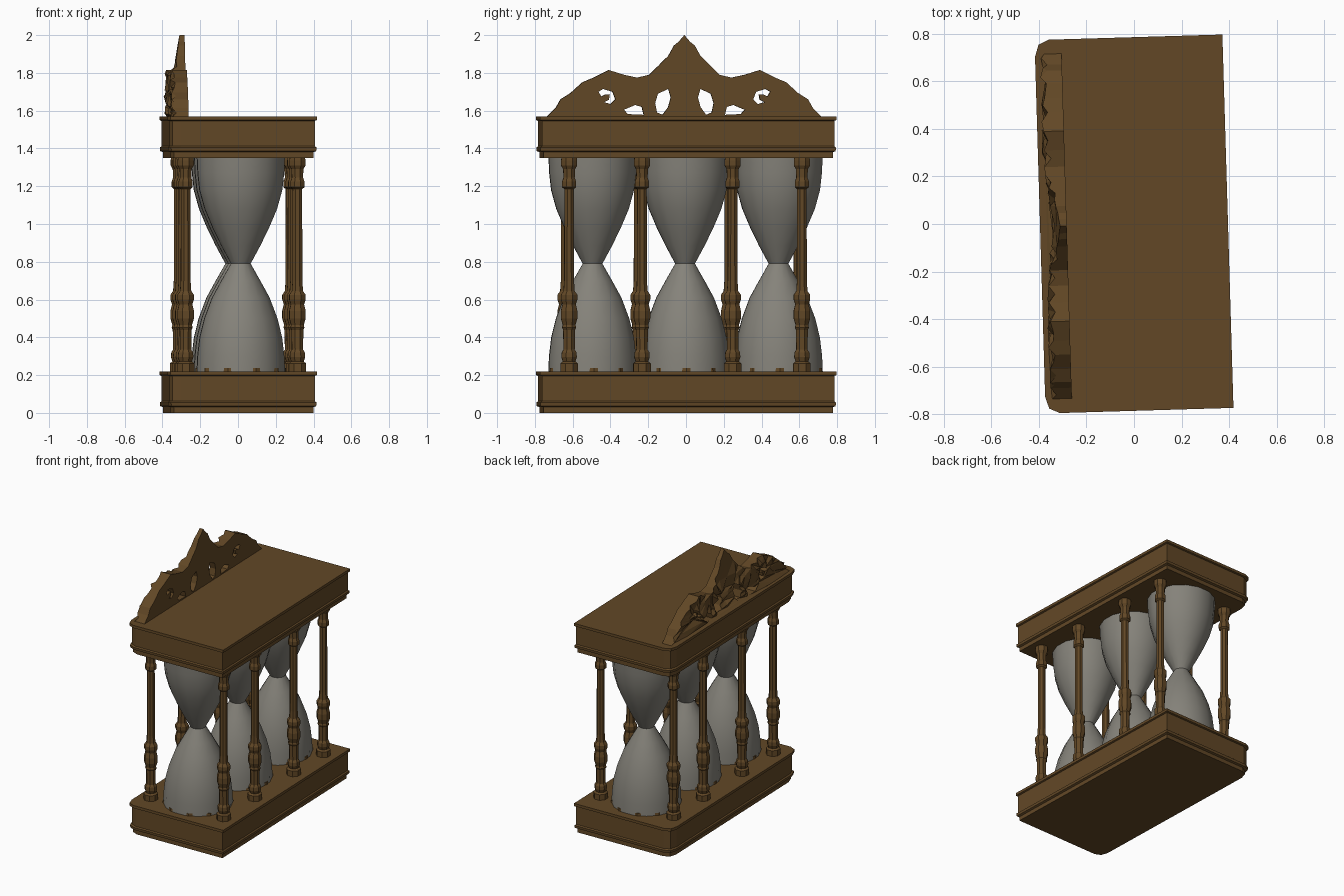
import bpy, bmesh, math, random
from mathutils import Matrix

if "Cube" in bpy.data.objects:
    bpy.data.objects.remove(bpy.data.objects["Cube"])

random.seed(4)
TURN = Matrix.Rotation(math.radians(1.7), 4, 'Z')  # whole model sits slightly turned


def material(name, rgb):
    m = bpy.data.materials.new(name)
    m.diffuse_color = (*rgb, 1)
    m.use_nodes = True
    m.node_tree.nodes["Principled BSDF"].inputs["Base Color"].default_value = m.diffuse_color
    return m


WOOD = material("brown wood", (0.122, 0.064, 0.019))
GLASS = material("grey glass", (0.235, 0.225, 0.195))


def finish(bm, name, mat, loc=(0, 0, 0), smooth=None):
    bmesh.ops.recalc_face_normals(bm, faces=bm.faces)
    me = bpy.data.meshes.new(name)
    bm.to_mesh(me)
    bm.free()
    me.materials.append(mat)
    ob = bpy.data.objects.new(name, me)
    bpy.context.collection.objects.link(ob)
    ob.matrix_world = TURN @ Matrix.Translation(loc)
    if smooth:
        bpy.ops.object.select_all(action='DESELECT')
        ob.select_set(True)
        bpy.context.view_layer.objects.active = ob
        bpy.ops.object.shade_smooth_by_angle(angle=math.radians(smooth))
    return ob


def loft(rings):
    """Skin a stack of equal-length rings and cap both ends."""
    bm = bmesh.new()
    rows = [[bm.verts.new(p) for p in ring] for ring in rings]
    n = len(rows[0])
    for a, b in zip(rows, rows[1:]):
        for i in range(n):
            j = (i + 1) % n
            bm.faces.new((a[i], a[j], b[j], b[i]))
    bm.faces.new(rows[0][::-1])
    bm.faces.new(rows[-1])
    return bm


def lathe(profile, sides, phase=0.5):
    return loft([[(r * math.cos(2 * math.pi * (i + phase) / sides),
                   r * math.sin(2 * math.pi * (i + phase) / sides), z)
                  for i in range(sides)] for r, z in profile])


# Base and top slabs: moulded edge, two clipped corners on the crest side
def slab_ring(z, d):
    x, y = 0.395 + d, 0.785 + d
    return [(x, -y, z), (x, y, z), (-x + 0.06, y, z), (-x + 0.016, y - 0.02, z),
            (-x, y - 0.07, z), (-x, -y + 0.07, z), (-x + 0.016, -y + 0.02, z),
            (-x + 0.06, -y, z)]


MOULDING = [(0, -0.018), (0.03, -0.018), (0.036, -0.004), (0.055, -0.002),
            (0.062, -0.011), (0.196, -0.011), (0.2, 0), (0.22, 0)]
for name, z0 in (("base_slab", 0), ("top_slab", 1.35)):
    finish(loft([slab_ring(z0 + z, d) for z, d in MOULDING]), name, WOOD)

# Three hourglass bulbs with a wooden collar showing at the foot
BULB = [(0.238, 0.21), (0.234, 0.3), (0.222, 0.4), (0.197, 0.5), (0.155, 0.61),
        (0.105, 0.7), (0.053, 0.79), (0.105, 0.885), (0.152, 0.98),
        (0.195, 1.08), (0.223, 1.18), (0.233, 1.27), (0.237, 1.36)]
for i, y in enumerate((-0.495, -0.005, 0.49)):
    finish(lathe(BULB, 16), f"hourglass_{i + 1}", GLASS, (0, y, 0), 35)
    finish(lathe([(0.241, 0.21), (0.239, 0.238)], 10, 0), f"glass_collar_{i + 1}",
           WOOD, (0, y, 0))

# Eight turned columns
TURNED = [(0.05, 0.21), (0.05, 0.262), (0.036, 0.272), (0.044, 0.295), (0.042, 0.32),
          (0.032, 0.335), (0.034, 0.44), (0.04, 0.452), (0.036, 0.465),
          (0.047, 0.5), (0.047, 0.54), (0.038, 0.575), (0.047, 0.6),
          (0.047, 0.625), (0.032, 0.645), (0.028, 0.7), (0.027, 1.185),
          (0.04, 1.195), (0.04, 1.225), (0.032, 1.245), (0.034, 1.29),
          (0.046, 1.31), (0.046, 1.335), (0.042, 1.36)]
for side, x in (("front", 0.296), ("crest_side", -0.296)):
    for i, y in enumerate((-0.628, -0.242, 0.238, 0.605)):
        finish(lathe(TURNED, 8), f"column_{side}_{i + 1}", WOOD, (x, y, 0))

# Pierced crest: mirrored (y, z) outline with three cut-outs on each half
HALF = [(0, 2.0), (0.03, 1.965), (0.055, 1.945), (0.085, 1.89), (0.14, 1.835),
        (0.185, 1.79), (0.25, 1.775), (0.32, 1.79), (0.4, 1.815), (0.48, 1.775),
        (0.54, 1.75), (0.6, 1.695), (0.655, 1.66), (0.68, 1.615), (0.735, 1.56)]
HOLES = [
    [(0.115, 1.578), (0.145, 1.59), (0.155, 1.64), (0.14, 1.69), (0.085, 1.715),
     (0.072, 1.67), (0.085, 1.62)],
    [(0.455, 1.7), (0.43, 1.715), (0.38, 1.7), (0.365, 1.66), (0.39, 1.635),
     (0.425, 1.645), (0.4, 1.658), (0.395, 1.685), (0.42, 1.685), (0.44, 1.675)],
    [(0.215, 1.578), (0.3, 1.582), (0.32, 1.605), (0.26, 1.63), (0.225, 1.62)],
]


def flip(points):
    return [(-y, z) for y, z in points]


loops = [HALF + flip(HALF[:0:-1])]
for hole in HOLES:
    loops += [hole, flip(hole)]

bm = bmesh.new()
FACE_X = -0.283
edges = []
for loop in loops:
    vs = [bm.verts.new((FACE_X, y, z)) for y, z in loop]
    edges += [bm.edges.new((vs[k - 1], vs[k])) for k in range(len(vs))]
bmesh.ops.triangle_fill(bm, use_beauty=True, edges=edges, normal=(1, 0, 0))
bmesh.ops.subdivide_edges(bm, edges=bm.edges[:], cuts=1, use_grid_fill=True)
bmesh.ops.triangulate(bm, faces=bm.faces[:])

# Carved, faceted relief on the outer side; thinner toward the peak
flat_faces = bm.faces[:]
rim = [e for e in bm.edges if len(e.link_faces) == 1]
back = {}
for v in bm.verts[:]:
    depth = 0.05 + 0.03 * min(1, abs(v.co.y) / 0.3) + random.uniform(-0.022, 0.014)
    if v.co.z > 1.85:
        depth = 0.05 - 0.15 * (v.co.z - 1.85)
    back[v] = bm.verts.new((FACE_X - depth, v.co.y, v.co.z))
for f in flat_faces:
    bm.faces.new([back[v] for v in reversed(f.verts)])
for e in rim:
    a, b = e.verts
    bm.faces.new((a, b, back[b], back[a]))
finish(bm, "carved_crest", WOOD)
